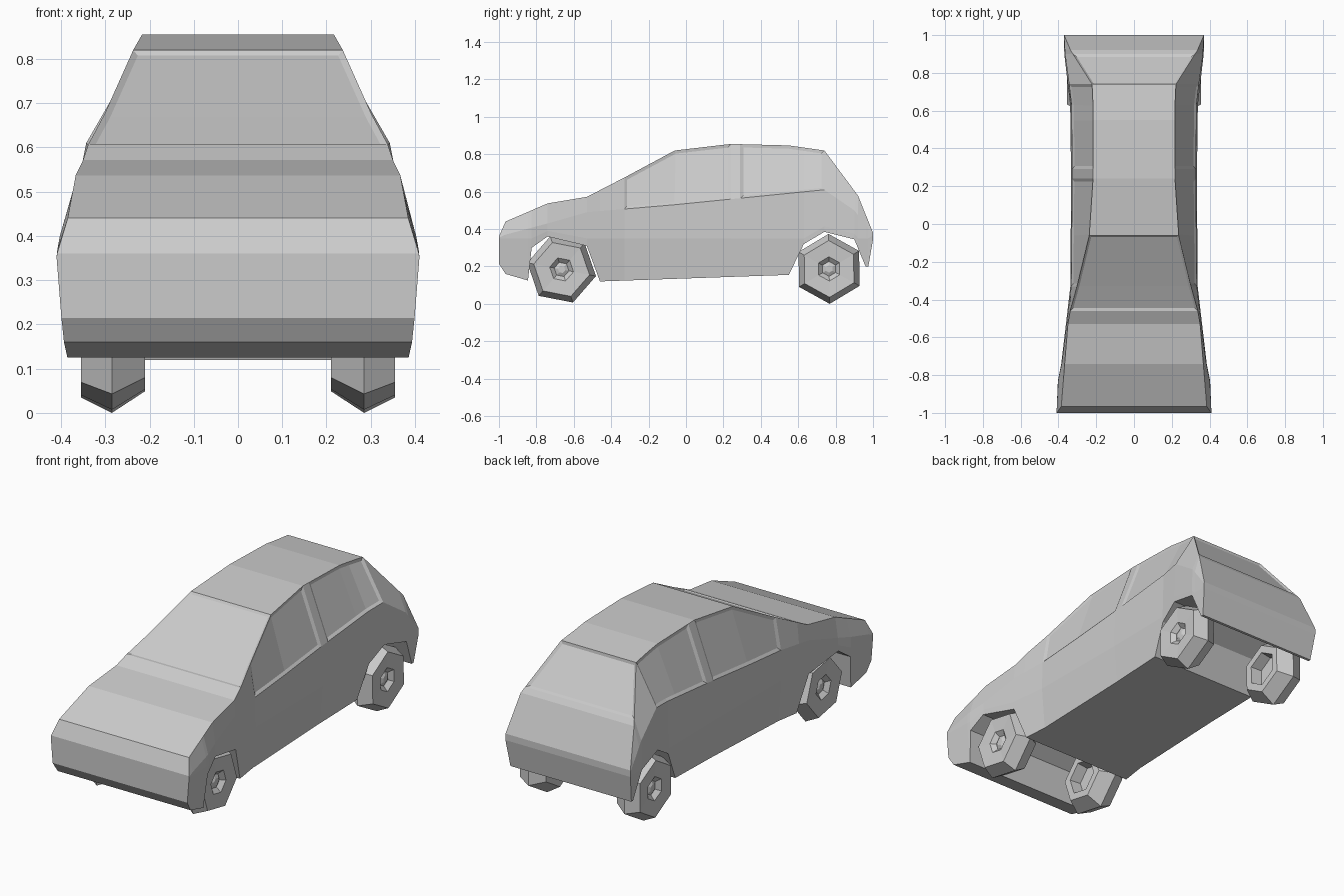
import bpy, bmesh, math

if "Cube" in bpy.data.objects:
    bpy.data.objects.remove(bpy.data.objects["Cube"])

paint = bpy.data.materials.new("light_grey")
paint.diffuse_color = (0.6, 0.6, 0.6, 1)
paint.use_nodes = True
paint.node_tree.nodes["Principled BSDF"].inputs["Base Color"].default_value = paint.diffuse_color


def finish(bm, name):
    bmesh.ops.recalc_face_normals(bm, faces=bm.faces)
    mesh = bpy.data.meshes.new(name)
    bm.to_mesh(mesh)
    bm.free()
    mesh.materials.append(paint)
    ob = bpy.data.objects.new(name, mesh)
    bpy.context.collection.objects.link(ob)
    return ob


def along(curve, y):
    """Straight-line interpolation along a short curve of (y, value)."""
    for (y0, v0), (y1, v1) in zip(curve, curve[1:]):
        if y <= y1:
            return v0 + (v1 - v0) * (y - y0) / (y1 - y0)
    return curve[-1][1]


# Side silhouette: lower edge with wheel arches, and roof line
lower_edge = [(-1, .215), (-.965, .16), (-.845, .125), (-.825, .30), (-.74, .36),
              (-.53, .31), (-.46, .12), (.55, .155), (.63, .32), (.74, .385),
              (.90, .345), (.96, .20), (.975, .20), (1, .345)]
roof_line = [(-1, .36), (-.965, .44), (-.74, .537), (-.53, .572), (-.33, .675),
             (-.06, .82), (.24, .855), (.55, .847), (.74, .82), (.92, .578), (1, .38)]
# Plan curves: half width of the roof edge and of the body side
roof_half = [(-1, .409), (-.965, .385), (-.53, .35), (-.46, .338), (-.33, .302),
             (-.06, .237), (.24, .217), (.63, .217), (.74, .222), (.92, .336), (1, .37)]
body_half = [(-1, .41), (-.83, .403), (-.74, .385), (-.33, .337),
             (.24, .333), (.63, .338), (.90, .369), (1, .371)]
# Height of the waist under the windows
waist_line = [(-1, .354), (-.965, .37), (-.74, .43), (-.53, .49),
              (-.06, .53), (.74, .61), (.90, .50), (1, .37)]

# Stations fall on every corner of the silhouette, plus the window ends
ys = sorted({y for y, _ in lower_edge + roof_line} | {.29, .63, .90})

bm = bmesh.new()
rings = []
for y in ys:
    sill, roof = along(lower_edge, y), along(roof_line, y)
    waist, half = along(waist_line, y), along(body_half, y)
    side_z = min(max(.35, sill + .03), waist - .004)
    right = [(half - .08 * max(0, .35 - sill), y, sill),
             (half, y, side_z),
             (half - .03 * max(0, waist - .36), y, waist),
             (along(roof_half, y), y, roof)]
    left = [(-px, py, pz) for px, py, pz in reversed(right)]
    rings.append([bm.verts.new(p) for p in right + left])
panels = {}
for s, (a, b) in enumerate(zip(rings, rings[1:])):
    for k in range(8):
        j = (k + 1) % 8
        panels[s, k] = bm.faces.new((a[k], a[j], b[j], b[k]))
bm.faces.new(rings[0])
bm.faces.new(rings[-1])
bmesh.ops.recalc_face_normals(bm, faces=bm.faces)


# Recessed windows: strips 2 and 4 are the sides, strip 3 the roof line
def recess(strip, y0, y1, rim, depth):
    faces = [panels[s, strip] for s in range(ys.index(y0), ys.index(y1))]
    bmesh.ops.inset_region(bm, faces=faces, thickness=rim, depth=-depth,
                           use_boundary=True, use_even_offset=True)


for strip in (2, 4):
    recess(strip, -.33, .24, .016, .007)
    recess(strip, .29, .74, .016, .007)
recess(3, -.46, -.06, .013, .007)
recess(3, .74, .90, .014, .008)
finish(bm, "car_body")

# Wheel section: x, radius, from the hollow inner side to the dished hub
section = [(.27, .085), (.21, .095), (.21, .138), (.285, .187),
           (.355, .152), (.350, .065), (.328, .04), (.338, .02)]


def wheel(name, side, cy, cz, turn):
    bm = bmesh.new()
    loops = []
    for x, r in section:
        angles = [math.radians(turn + 60 * i) for i in range(6)]
        loops.append([bm.verts.new((side * x, cy + r * math.cos(a),
                                    cz + r * math.sin(a))) for a in angles])
    for a, b in zip(loops, loops[1:]):
        for i in range(6):
            j = (i + 1) % 6
            bm.faces.new((a[i], a[j], b[j], b[i]))
    bm.faces.new(loops[0])
    bm.faces.new(loops[-1])
    finish(bm, name)


for side, label in ((1, "right"), (-1, "left")):
    wheel("front_wheel_" + label, side, -.665, .184, -71)
    wheel("rear_wheel_" + label, side, .765, .187, -89)
